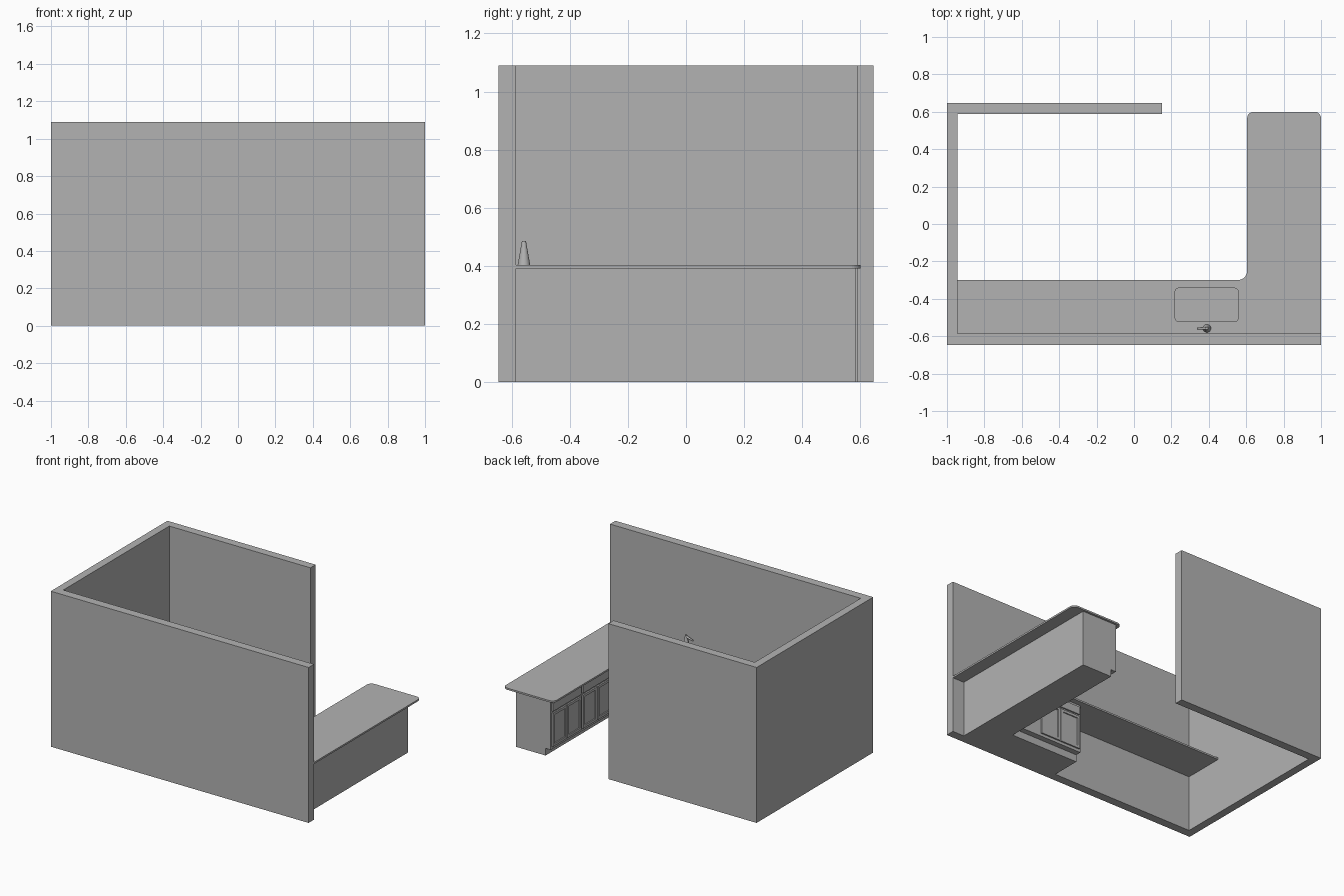
import bpy, bmesh
from math import pi, cos, sin, tan
from mathutils import Matrix, Vector

if "Cube" in bpy.data.objects:
    bpy.data.objects.remove(bpy.data.objects["Cube"])

grey = bpy.data.materials.new("plain_grey")
grey.use_nodes = True
grey.diffuse_color = (0.45, 0.45, 0.45, 1)
grey.node_tree.nodes["Principled BSDF"].inputs["Base Color"].default_value = grey.diffuse_color


def finish(bm, name, smooth=False):
    mesh = bpy.data.meshes.new(name)
    bmesh.ops.recalc_face_normals(bm, faces=bm.faces)
    bm.to_mesh(mesh)
    bm.free()
    ob = bpy.data.objects.new(name, mesh)
    bpy.context.collection.objects.link(ob)
    mesh.materials.append(grey)
    if smooth:
        bpy.ops.object.select_all(action="DESELECT")
        ob.select_set(True)
        bpy.context.view_layer.objects.active = ob
        bpy.ops.object.shade_smooth_by_angle()
    return ob


def rounded(points, steps=8):
    """Replace each (x, y, radius) corner by an arc when it has a radius."""
    out = []
    for i, (x, y, r) in enumerate(points):
        p = Vector((x, y))
        if not r:
            out.append(p)
            continue
        a = (Vector(points[i - 1][:2]) - p).normalized()
        b = (Vector(points[(i + 1) % len(points)][:2]) - p).normalized()
        centre = p + (a + b) * r
        for k in range(steps + 1):
            t = k / steps * pi / 2
            out.append(centre - b * r * cos(t) - a * r * sin(t))
    return out


def prism(name, points, z0, z1, smooth=False):
    bm = bmesh.new()
    face = bm.faces.new([bm.verts.new((p.x, p.y, z0)) for p in rounded(points)])
    top = bmesh.ops.extrude_face_region(bm, geom=[face])["geom"]
    bmesh.ops.translate(bm, vec=(0, 0, z1 - z0),
                        verts=[v for v in top if isinstance(v, bmesh.types.BMVert)])
    return finish(bm, name, smooth)


def cone(name, start, end, r1, r2, sides=24):
    a, b = Vector(start), Vector(end)
    turn = (b - a).to_track_quat("Z", "Y").to_matrix().to_4x4()
    bm = bmesh.new()
    bmesh.ops.create_cone(bm, cap_ends=True, segments=sides, radius1=r1, radius2=r2,
                          depth=(b - a).length,
                          matrix=Matrix.Translation((a + b) / 2) @ turn)
    return finish(bm, name, True)


def panel(name, place, x, z, width, height, frame):
    """Cabinet front with a sunken centre, facing local +y."""
    bm = bmesh.new()
    bmesh.ops.create_cube(bm, size=1, matrix=Matrix.Translation((x, 0.005, z))
                          @ Matrix.Diagonal((width, 0.01, height, 1)))
    bm.normal_update()
    if frame:
        front = [f for f in bm.faces if f.normal.y > 0.9]
        bmesh.ops.inset_region(bm, faces=front, thickness=frame)
        bmesh.ops.inset_region(bm, faces=front, thickness=0.002, depth=-0.006)
    bm.transform(place)
    return finish(bm, name)


def cabinet_front(name, x, y, angle):
    place = Matrix.Translation((x, y, 0)) @ Matrix.Rotation(angle, 4, "Z")
    panel(name + "_drawer", place, 0, 0.345, 0.315, 0.055, 0)
    for side, label in ((-1, "a"), (1, "b")):
        panel(name + "_door_" + label, place, side * 0.08, 0.187, 0.155, 0.235, 0.025)


def cut(ob, cutter):
    mod = ob.modifiers.new("basin", "BOOLEAN")
    mod.operation, mod.solver, mod.object = "DIFFERENCE", "EXACT", cutter
    bpy.context.view_layer.objects.active = ob
    bpy.ops.object.modifier_apply(modifier=mod.name)


# Room walls, open on one side
prism("room_walls", [(-1, -0.646, 0), (1, -0.646, 0), (1, -0.586, 0), (-0.945, -0.586, 0),
                     (-0.945, 0.588, 0), (0.15, 0.588, 0), (0.15, 0.646, 0), (-1, 0.646, 0)],
      0, 1.09)


# Cabinet body and recessed plinth share an L plan
def l_plan(front_x, front_y):
    return [(0.156, -0.586, 0), (0.91, -0.586, 0), (0.91, 0.585, 0),
            (front_x, 0.585, 0), (front_x, front_y, 0), (0.156, front_y, 0)]


body = prism("cabinet_body", l_plan(0.64, -0.34), 0.05, 0.39)
prism("cabinet_plinth", l_plan(0.68, -0.38), 0, 0.05)

# Worktop with rounded corners
worktop = prism("worktop", [(-0.945, -0.586, 0), (1, -0.586, 0), (1, 0.6, 0.035),
                            (0.605, 0.6, 0.035), (0.605, -0.3, 0.05), (-0.945, -0.3, 0)],
                0.39, 0.402)

# Sink basin cut into worktop and cabinet
basin = prism("basin_cutter", [(0.22, -0.522, 0.02), (0.557, -0.522, 0.02),
                               (0.557, -0.343, 0.02), (0.22, -0.343, 0.02)], 0.3, 0.45)
basin.hide_render = True
for part in (worktop, body):
    cut(part, basin)
bpy.data.objects.remove(basin)
cone("sink_drain", (0.387, -0.48, 0.298), (0.387, -0.48, 0.303), 0.022, 0.022)

# Tap
cone("tap_body", (0.39, -0.558, 0.4), (0.39, -0.558, 0.485), 0.022, 0.007)
cone("tap_spout", (0.392, -0.558, 0.477), (0.337, -0.558, 0.46), 0.008, 0.005, 12)

# Cabinet doors and drawers
cabinet_front("end_cabinet", 0.64, 0.417, pi / 2)
cabinet_front("middle_cabinet", 0.64, 0.08, pi / 2)
cabinet_front("sink_cabinet", 0.325, -0.34, 0)
